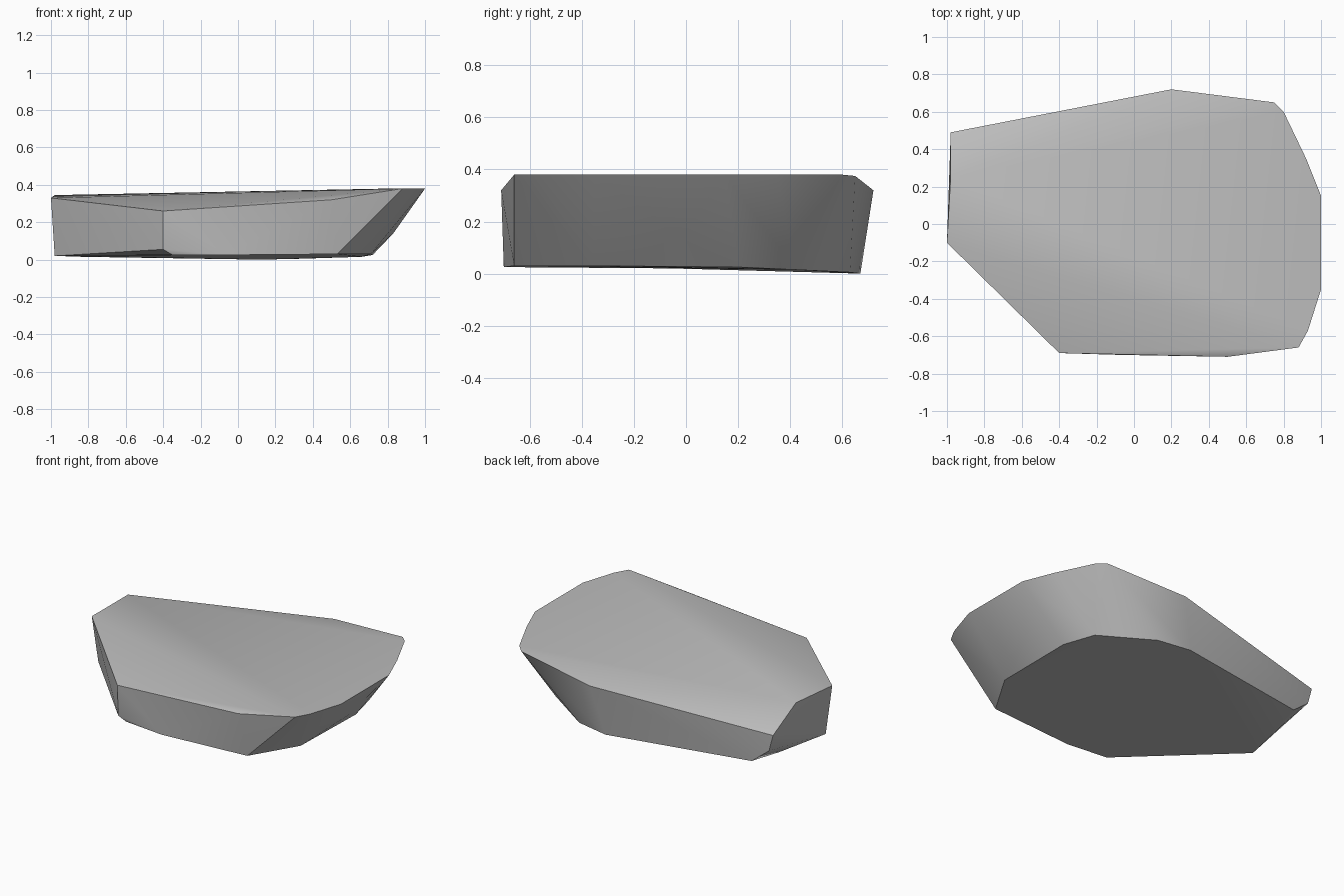
import bpy
import bmesh
import math

default_cube = bpy.data.objects.get("Cube")
if default_cube:
    bpy.data.objects.remove(default_cube, do_unlink=True)


def make_material(name, colour):
    material = bpy.data.materials.new(name)
    material.use_nodes = True
    material.diffuse_color = colour
    shader = material.node_tree.nodes["Principled BSDF"]
    shader.inputs["Base Color"].default_value = colour
    shader.inputs["Roughness"].default_value = 0.9
    return material


def make_hull(name, outlines, material):
    """Wrap a stone surface tightly around stacked outlines."""
    mesh = bpy.data.meshes.new(name)
    bm = bmesh.new()
    for outline in outlines:
        for point in outline:
            bm.verts.new(point)
    hull = bmesh.ops.convex_hull(bm, input=bm.verts[:])
    unused = {e for key in ("geom_interior", "geom_unused") for e in hull[key]}
    bmesh.ops.delete(
        bm,
        geom=[e for e in unused if isinstance(e, bmesh.types.BMVert)],
        context="VERTS",
    )
    # Merge nearly coplanar triangles into broad flat facets
    bmesh.ops.dissolve_limit(
        bm, angle_limit=math.radians(1.5), verts=bm.verts[:], edges=bm.edges[:]
    )
    bmesh.ops.recalc_face_normals(bm, faces=bm.faces[:])
    bm.to_mesh(mesh)
    bm.free()
    mesh.materials.append(material)
    stone = bpy.data.objects.new(name, mesh)
    bpy.context.collection.objects.link(stone)
    return stone


# Upper rim, including the chipped low corner at the back
rim = [
    (-1, -.1, .33), (-.98, .25, .345), (-.98, .49, .22), (.2, .72, .32),
    (.75, .65, .375), (.8, .6, .38), (.92, .35, .38), (1, .15, .38),
    (1, -.35, .38), (.93, -.57, .38), (.88, -.66, .38), (.5, -.71, .32),
    (-.4, -.69, .26),
]

# Bulges part way down the sides
belly = [(.83, -.02, .14), (-.95, .49, .11), (-.4, -.68, .055)]

# Underside outline
base = [
    (-.98, -.06, .02), (-.9, .31, .02), (-.83, .5, .015), (.12, .67, 0),
    (.34, .63, .005), (.66, .42, .015), (.72, .2, .025), (.71, -.36, .03),
    (.53, -.66, .03), (-.07, -.7, .025), (-.35, -.67, .025),
]

grey_stone = make_material("grey stone", (.5, .5, .5, 1))
stone = make_hull("flat_stone", [rim, belly, base], grey_stone)

# Soft shading over gentle bends, crisp along the rim and underside
bpy.ops.object.select_all(action="DESELECT")
stone.select_set(True)
bpy.context.view_layer.objects.active = stone
bpy.ops.object.shade_smooth_by_angle(angle=math.radians(35))
